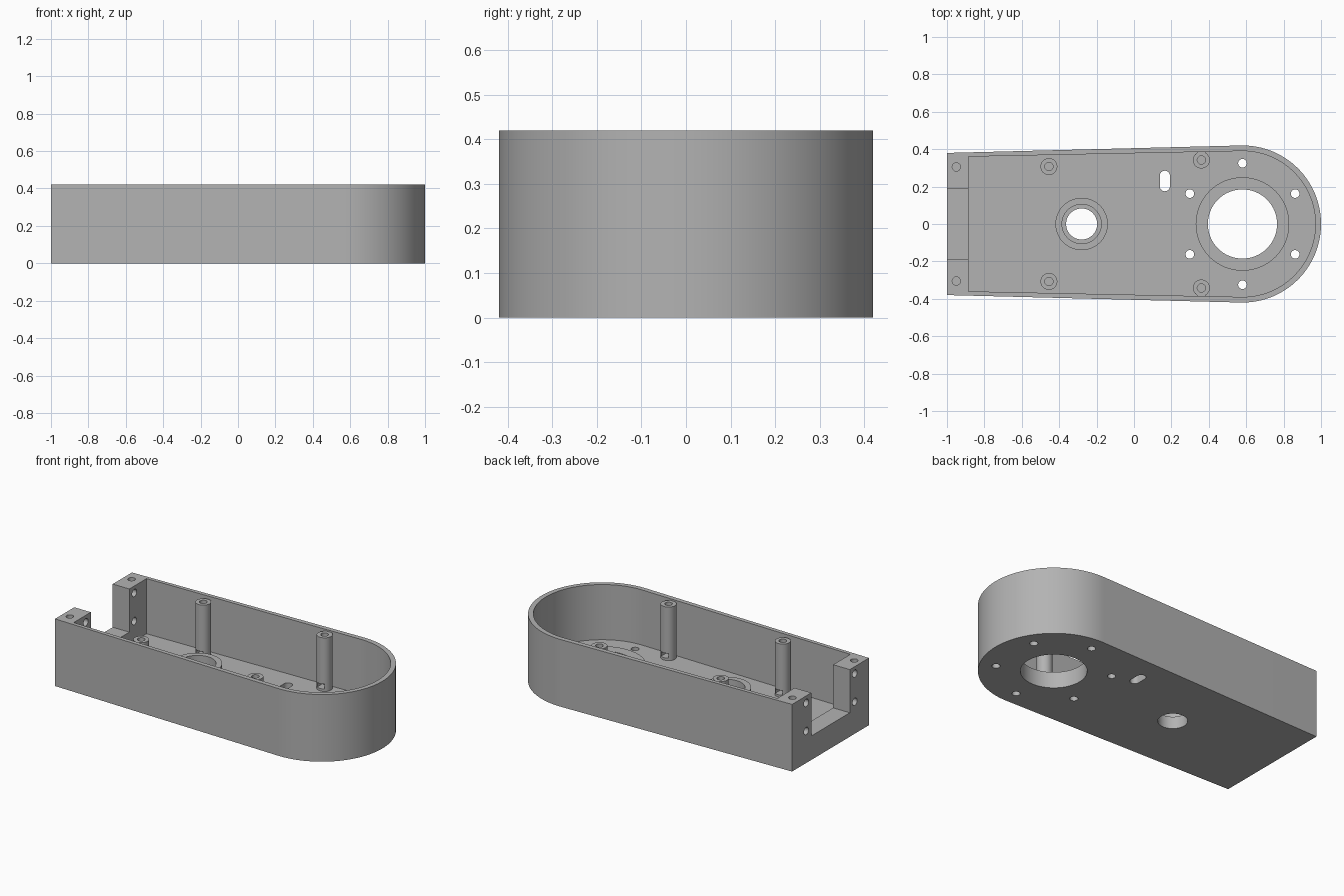
import bpy, bmesh
from math import sin, cos, pi, radians
from mathutils import Matrix

old = bpy.data.objects.get("Cube")
if old:
    bpy.data.objects.remove(old, do_unlink=True)

HEIGHT, FLOOR, ROUND_X = 0.42, 0.075, 0.58

grey = bpy.data.materials.new("plain grey")
grey.use_nodes = True
grey.diffuse_color = (0.45, 0.45, 0.45, 1)
grey.node_tree.nodes["Principled BSDF"].inputs["Base Color"].default_value = grey.diffuse_color


def prism(name, outline, z0, z1):
    """Extrude a 2D outline from z0 to z1."""
    bm = bmesh.new()
    base = bm.faces.new([bm.verts.new((x, y, z0)) for x, y in outline])
    top = bmesh.ops.extrude_face_region(bm, geom=[base])["geom"]
    bmesh.ops.translate(bm, vec=(0, 0, z1 - z0),
                        verts=[v for v in top if isinstance(v, bmesh.types.BMVert)])
    bmesh.ops.recalc_face_normals(bm, faces=bm.faces)
    mesh = bpy.data.meshes.new(name)
    bm.to_mesh(mesh)
    bm.free()
    mesh.materials.append(grey)
    ob = bpy.data.objects.new(name, mesh)
    bpy.context.collection.objects.link(ob)
    return ob


def arc(x, y, r, start, end, n):
    angles = [radians(start + (end - start) * i / n) for i in range(n + 1)]
    return [(x + r * cos(a), y + r * sin(a)) for a in angles]


def cylinder(name, x, y, r, z0, z1, n=48):
    return prism(name, arc(x, y, r, 0, 360, n)[:-1], z0, z1)


def box(name, x0, x1, y0, y1, z0, z1):
    return prism(name, [(x0, y0), (x1, y0), (x1, y1), (x0, y1)], z0, z1)


def boolean(target, tool, operation="DIFFERENCE"):
    """Apply a boolean and discard the tool."""
    mod = target.modifiers.new("bool", "BOOLEAN")
    mod.object, mod.operation, mod.solver = tool, operation, "EXACT"
    bpy.context.view_layer.objects.active = target
    bpy.ops.object.modifier_apply(modifier=mod.name)
    bpy.data.objects.remove(tool, do_unlink=True)


def tube(name, x, y, outer, inner, z0, z1, n=64):
    ob = cylinder(name, x, y, outer, z0, z1, n)
    boolean(ob, cylinder("bore", x, y, inner, z0 - 0.1, z1 + 0.1, n))
    return ob


def tapered_outline(x_end, half_width, r):
    return [(x_end, half_width), (x_end, -half_width)] + arc(ROUND_X, 0, r, -91.4, 91.4, 72)


# Tray: tapered body with a rounded end, hollowed from above
tray = prism("tray", tapered_outline(-1, 0.38, 0.42), 0, HEIGHT)
boolean(tray, prism("cavity", tapered_outline(-0.885, 0.36, 0.39), FLOOR, 1))

# Open gap in the square end, leaving two corner blocks
boolean(tray, box("end_gap", -1.1, -0.8, -0.19, 0.19, 0.15, 1))

# Screw holes in the corner blocks, down and lengthwise
for side in (-1, 1):
    boolean(tray, cylinder("screw_hole", -0.95, side * 0.305, 0.022, 0.26, 1, 32))
    for z in (0.2, 0.376):
        hole = cylinder("cross_hole", 0, 0, 0.023, -0.2, 0.2, 32)
        hole.data.transform(Matrix.Translation((-0.94, side * 0.24, z)) @ Matrix.Rotation(pi / 2, 4, "Y"))
        boolean(tray, hole)

# Floor openings: large bore, shaft bore, bolt circle and cable slot
boolean(tray, cylinder("large_bore", ROUND_X, 0, 0.185, -1, 0.2, 64))
boolean(tray, cylinder("shaft_bore", -0.28, 0, 0.083, -1, 0.2, 64))
for i in range(6):
    a = radians(30 + 60 * i)
    boolean(tray, cylinder("bolt_hole", ROUND_X + 0.325 * cos(a), 0.325 * sin(a), 0.023, -1, 0.2, 32))
slot = arc(0.165, 0.258, 0.027, 0, 180, 16) + arc(0.165, 0.202, 0.027, 180, 360, 16)
boolean(tray, prism("cable_slot", slot, -1, 0.2))

# Raised collars around the two bores
parts = [tray,
         tube("shaft_collar", -0.28, 0, 0.14, 0.105, FLOOR, 0.19),
         tube("large_bore_collar", ROUND_X, 0, 0.25, 0.185, FLOOR, 0.1)]

# Four lid posts with blind holes and a small notch facing the middle
for side, word in ((-1, "right"), (1, "left")):
    for x, y, end in ((-0.455, 0.307, "rear"), (0.36, 0.342, "front")):
        post = cylinder(f"{end}_{word}_post", x, side * y, 0.045, FLOOR, 0.41)
        if end == "front":
            y0, y1 = sorted((side * y, side * 0.4))
            boolean(post, box("web", x - 0.022, x + 0.022, y0, y1, FLOOR, 0.41), "UNION")
        boolean(post, cylinder("screw_hole", x, side * y, 0.022, 0.16, 1, 32))
        y0, y1 = sorted((side * (y - 0.1), side * (y + 0.01)))
        boolean(post, box("notch", x - 0.025, x + 0.025, y0, y1, 0.09, 0.12))
        parts.append(post)

# Smooth the curved walls and keep the edges sharp
bpy.ops.object.select_all(action="DESELECT")
for ob in parts:
    ob.select_set(True)
bpy.context.view_layer.objects.active = tray
bpy.ops.object.shade_smooth_by_angle(angle=radians(30))
